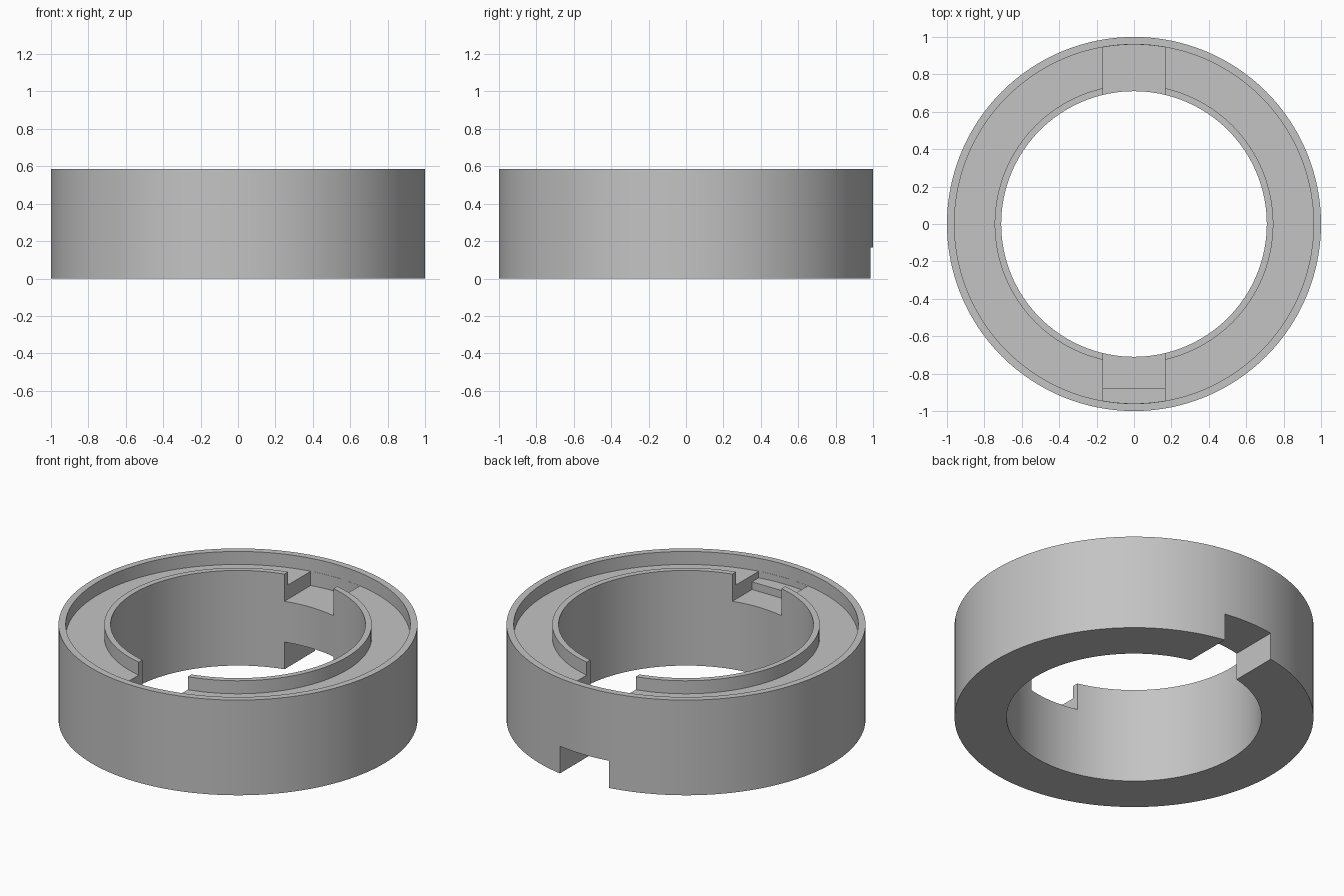
import bpy
import bmesh
from math import sin, cos, asin, pi

if "Cube" in bpy.data.objects:
    bpy.data.objects.remove(bpy.data.objects["Cube"], do_unlink=True)

SEGMENTS = 128
HEIGHT = 0.585
BORE, LIP, WALL, OUTER = 0.71, 0.745, 0.96, 1.0
RECESS_Z = HEIGHT - 0.08
NOTCH_Z = HEIGHT - 0.167
STEP_Z = HEIGHT - 0.12
HALF = 0.167          # half width of every notch


def make_object(name, bm):
    bmesh.ops.recalc_face_normals(bm, faces=bm.faces)
    mesh = bpy.data.meshes.new(name)
    bm.to_mesh(mesh)
    bm.free()
    obj = bpy.data.objects.new(name, mesh)
    bpy.context.collection.objects.link(obj)
    return obj


def lathe(name, profile):
    """Closed (radius, z) profile turned around the z axis."""
    bm = bmesh.new()
    rings = []
    for i in range(SEGMENTS):
        a = 2 * pi * i / SEGMENTS
        rings.append([bm.verts.new((r * cos(a), r * sin(a), z)) for r, z in profile])
    n = len(profile)
    for i in range(SEGMENTS):
        p, q = rings[i], rings[(i + 1) % SEGMENTS]
        for j in range(n):
            k = (j + 1) % n
            bm.faces.new((p[j], q[j], q[k], p[k]))
    return make_object(name, bm)


def prism(name, plan, low, high):
    bm = bmesh.new()
    bottom = bm.faces.new([bm.verts.new((x, y, low)) for x, y in plan])
    top = bmesh.ops.extrude_face_region(bm, geom=[bottom])["geom"]
    for v in top:
        if isinstance(v, bmesh.types.BMVert):
            v.co.z = high
    return make_object(name, bm)


def slot_plan(side, radius):
    """Straight-sided slot ending in an arc; side is 1 at the back, -1 at the front."""
    edge = asin(HALF / radius)
    arc = [edge - 2 * edge * i / 10 for i in range(11)]
    points = [(-HALF, 0.5), (HALF, 0.5)] + [(radius * sin(a), radius * cos(a)) for a in arc]
    return [(x, side * y) for x, y in points]


def box_plan(near, far):
    return [(-HALF, near), (HALF, near), (HALF, far), (-HALF, far)]


# Ring body with the shallow channel between inner lip and outer rim
ring = lathe("ring_body", [
    (BORE, 0), (OUTER, 0), (OUTER, HEIGHT), (WALL, HEIGHT),
    (WALL, RECESS_Z), (LIP, RECESS_Z), (LIP, HEIGHT), (BORE, HEIGHT)])

# Notches: two in the top, a ledge in the front one, one through the back base
cutters = [
    prism("back_top_notch_cutter", slot_plan(1, WALL - 0.001), NOTCH_Z, 0.8),
    prism("front_ledge_cutter", slot_plan(-1, WALL - 0.001), STEP_Z, 0.8),
    prism("front_top_notch_cutter", box_plan(-0.5, -0.88), NOTCH_Z, 0.75),
    prism("back_base_notch_cutter", box_plan(0.5, 1.2), -0.2, 0.167),
]
bpy.context.view_layer.objects.active = ring
for cutter in cutters:
    mod = ring.modifiers.new(cutter.name, "BOOLEAN")
    mod.operation = "DIFFERENCE"
    mod.solver = "EXACT"
    mod.object = cutter
    bpy.ops.object.modifier_apply(modifier=mod.name)
for cutter in cutters:
    bpy.data.objects.remove(cutter, do_unlink=True)

# Plain grey finish
grey = bpy.data.materials.new("plain_grey")
grey.use_nodes = True
colour = (0.55, 0.55, 0.55, 1)
grey.diffuse_color = colour
grey.node_tree.nodes["Principled BSDF"].inputs["Base Color"].default_value = colour
ring.data.materials.clear()
ring.data.materials.append(grey)

bpy.ops.object.select_all(action="DESELECT")
ring.select_set(True)
bpy.ops.object.shade_smooth_by_angle(angle=pi / 6)
